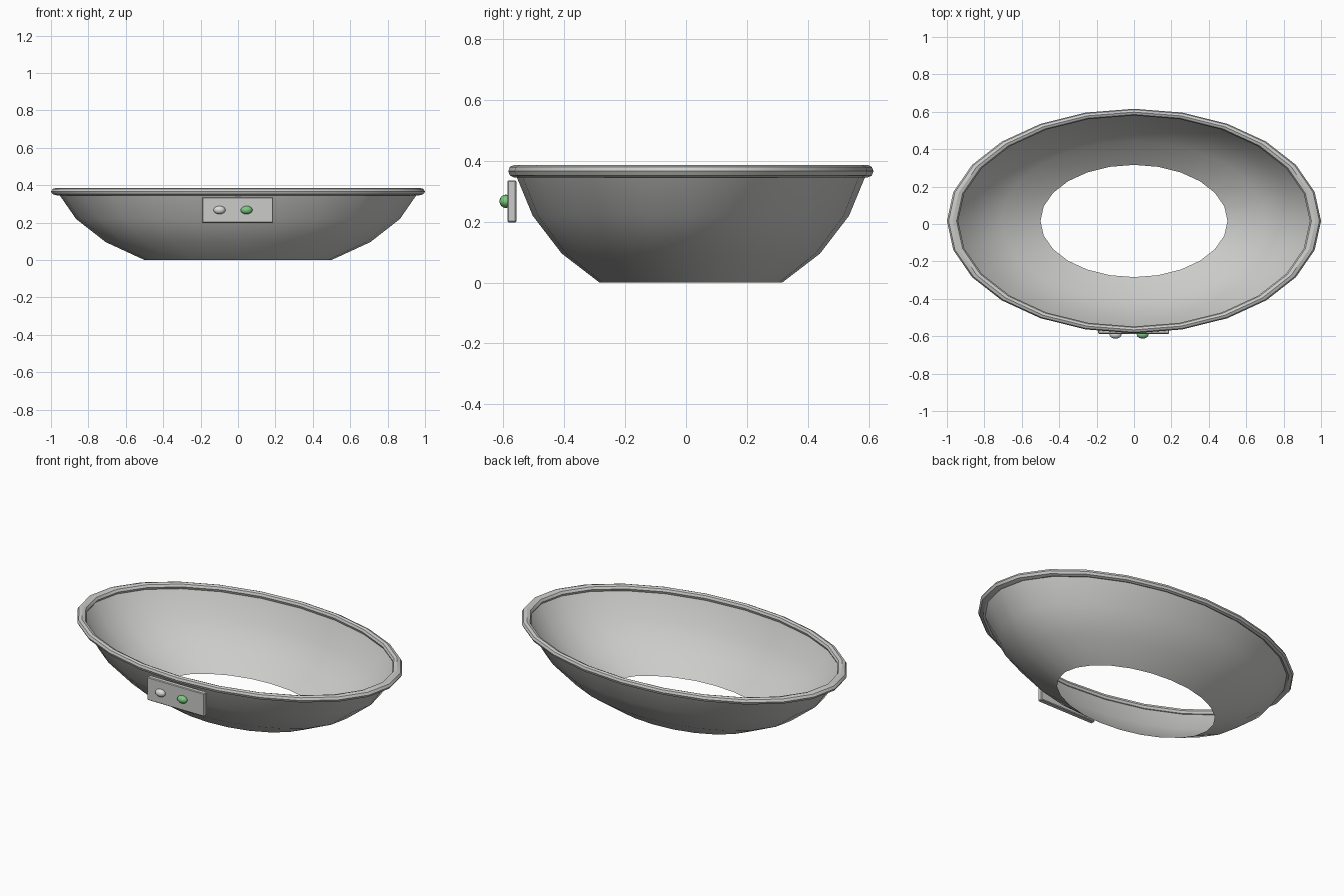
import bpy, bmesh, math

if "Cube" in bpy.data.objects:
    bpy.data.objects.remove(bpy.data.objects["Cube"])

CY = 0.016      # ring centre in y
SEG = 24
RY = 0.6        # depth to width ratio


def material(name, rgb):
    m = bpy.data.materials.new(name)
    m.diffuse_color = (*rgb, 1)
    m.use_nodes = True
    m.node_tree.nodes["Principled BSDF"].inputs["Base Color"].default_value = m.diffuse_color
    return m


GREY = material("light grey", (0.60, 0.60, 0.59))
WHITE = material("pale grey", (0.72, 0.72, 0.72))
GREEN = material("green", (0.20, 0.58, 0.22))


def finish(bm, name, mat, angle=None):
    me = bpy.data.meshes.new(name)
    bmesh.ops.recalc_face_normals(bm, faces=bm.faces)
    bm.to_mesh(me)
    bm.free()
    me.materials.append(mat)
    ob = bpy.data.objects.new(name, me)
    bpy.context.collection.objects.link(ob)
    if angle:
        bpy.ops.object.select_all(action='DESELECT')
        ob.select_set(True)
        bpy.context.view_layer.objects.active = ob
        bpy.ops.object.shade_smooth_by_angle(angle=math.radians(angle))
    return ob


def lathe(name, profile, mat, closed, angle):
    """Sweep an (r, z) profile around an ellipse."""
    bm = bmesh.new()
    rings = []
    for r, z in profile:
        rings.append([bm.verts.new((r * math.cos(a), CY + RY * r * math.sin(a), z))
                      for a in (2 * math.pi * i / SEG for i in range(SEG))])
    n = len(rings)
    for j in range(n if closed else n - 1):
        a, b = rings[j], rings[(j + 1) % n]
        for i in range(SEG):
            k = (i + 1) % SEG
            bm.faces.new((a[i], a[k], b[k], b[i]))
    return finish(bm, name, mat, angle)


# Open bowl: a band of an ellipsoid
z0 = math.sin(math.radians(60))
lathe("bowl", [(math.cos(math.radians(t)), 0.6 * (z0 - math.sin(math.radians(t))))
               for t in (60, 45, 30, 15)], GREY, False, 40)

# Rolled rim
lathe("rim", [(0.97 + 0.03 * math.cos(math.pi * i / 4), 0.366 + 0.02 * math.sin(math.pi * i / 4))
              for i in range(8)], GREY, True, 30)

# Control panel with slightly softened edges
bm = bmesh.new()
bmesh.ops.create_cube(bm, size=1)
for v in bm.verts:
    v.co = (v.co.x * 0.38 - 0.002, v.co.y * 0.03 - 0.572, v.co.z * 0.138 + 0.267)
bmesh.ops.bevel(bm, geom=bm.edges[:], offset=0.004, segments=1, affect='EDGES')
finish(bm, "control_panel", GREY)

# Two knobs
for name, x, mat in (("left_knob", -0.099, WHITE), ("right_knob", 0.046, GREEN)):
    bm = bmesh.new()
    bmesh.ops.create_uvsphere(bm, u_segments=12, v_segments=8, radius=1)
    for v in bm.verts:
        v.co = (v.co.x * 0.032 + x, v.co.y * 0.021 - 0.592, v.co.z * 0.022 + 0.267)
    finish(bm, name, mat, 50)
